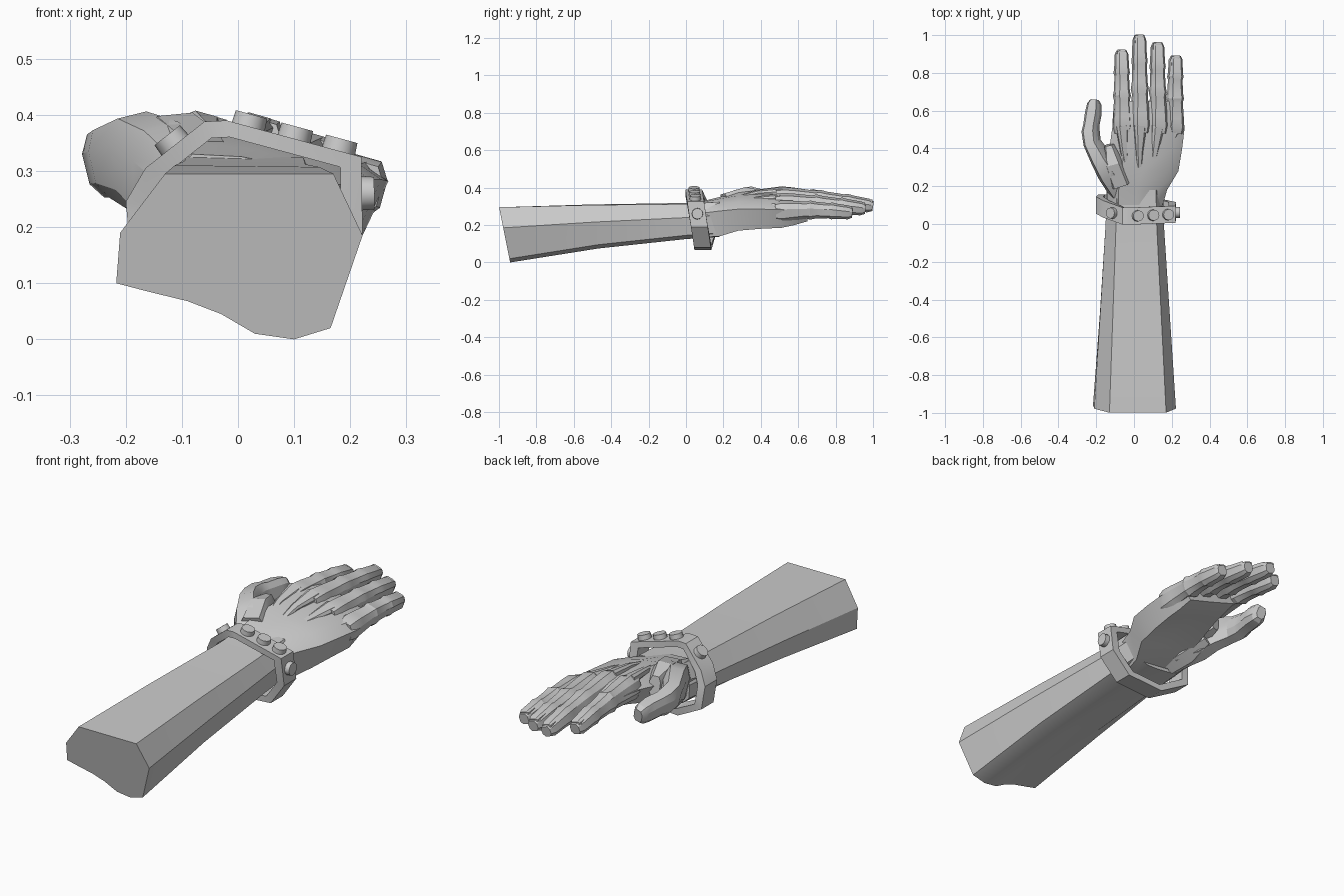
import bpy, bmesh, math
from mathutils import Vector, Matrix

if "Cube" in bpy.data.objects:
    bpy.data.objects.remove(bpy.data.objects["Cube"])


def finish(name, bm, angle=25):
    bmesh.ops.recalc_face_normals(bm, faces=bm.faces)
    me = bpy.data.meshes.new(name)
    bm.to_mesh(me)
    bm.free()
    ob = bpy.data.objects.new(name, me)
    bpy.context.collection.objects.link(ob)
    bpy.ops.object.select_all(action='DESELECT')
    ob.select_set(True)
    bpy.context.view_layer.objects.active = ob
    bpy.ops.object.shade_smooth_by_angle(angle=math.radians(angle))
    return ob


def loft(name, rings, closed=False):
    """Skin a list of equal-length point rings; cap the ends unless closed."""
    bm = bmesh.new()
    vs = [[bm.verts.new(p) for p in r] for r in rings]
    n = len(vs[0])
    pairs = list(zip(vs, vs[1:])) + ([(vs[-1], vs[0])] if closed else [])
    for a, b in pairs:
        for i in range(n):
            j = (i + 1) % n
            bm.faces.new((a[i], a[j], b[j], b[i]))
    if not closed:
        bm.faces.new(vs[0])
        bm.faces.new(vs[-1])
    return finish(name, bm)


OCT = [(1, .45), (.6, 1), (-.6, 1), (-1, .45), (-1, -.5), (-.55, -1), (.55, -1), (1, -.5)]


def limb(name, path, sizes, up):
    """Eight-sided tube along path, with half width and half height per point."""
    pts = [Vector(p) for p in path]
    rings = []
    for i, p in enumerate(pts):
        t = (pts[min(i + 1, len(pts) - 1)] - pts[max(i - 1, 0)]).normalized()
        s = t.cross(Vector(up)).normalized()
        u = s.cross(t)
        w, h = sizes[i]
        rings.append([p + s * a * w + u * b * h for a, b in OCT])
    return loft(name, rings)


# Forearm: slanted elbow cut tapering to the wrist
cut = [(-.217, .1), (-.21, .19), (-.13, .295), (.17, .295), (.222, .185), (.165, .02),
       (.1, 0), (.03, .01), (-.03, .045), (-.09, .068), (-.16, .085)]
wrist = [(-.145, .175), (-.15, .24), (-.095, .318), (.12, .312), (.158, .24), (.14, .145),
         (.07, .125), (.02, .125), (-.03, .13), (-.07, .135), (-.11, .145)]


def arm_ring(t, y):
    out = []
    for (a, b), (c, d) in zip(cut, wrist):
        slant = (.3 - b) * .2 * (1 - t)
        sag = .012 * math.sin(math.pi * t) * (1 if b < .1 else .3)
        out.append((a + (c - a) * t, y + slant, b + (d - b) * t + sag))
    return out


loft("forearm", [arm_ring(0, -1), arm_ring(.5, -.5), arm_ring(1, 0),
                 [(x * .97, .18, z + .012) for x, z in wrist]])

# Palm: y, left x, right x, top left/right z, bottom left/right z, hollow
palm = [(.10, -.14, .152, .33, .305, .15, .135, 0),
        (.18, -.145, .175, .35, .315, .165, .14, 0),
        (.28, -.14, .235, .375, .325, .20, .17, .015),
        (.40, -.13, .255, .385, .325, .235, .18, .035),
        (.51, -.115, .268, .392, .322, .265, .185, .02),
        (.58, -.108, .258, .385, .318, .28, .20, .005),
        (.65, -.10, .25, .365, .305, .295, .22, 0)]
rings = []
for y, xl, xr, tl, tr, bl, br, hollow in palm:
    w = xr - xl
    rings.append([(xl, y, (tl + bl) / 2 + .02), (xl + .2 * w, y, tl),
                  (xl + .5 * w, y, (tl + tr) / 2 + .008), (xr - .15 * w, y, tr),
                  (xr, y, tr - .04), (xr - .12 * w, y, br),
                  (xl + .5 * w, y, (bl + br) / 2 + hollow), (xl + .15 * w, y, bl)])
loft("palm", rings)

# Fingers with swollen joints, tendons on the back and nails
TILT = Vector((.27, 0, .96)).normalized()
steps = [(0, .98), (.08, 1.15), (.2, 1.08), (.4, .93), (.45, 1.06), (.52, .93),
         (.69, .86), (.73, .97), (.79, .88), (.95, .82), (1, .58)]
fingers = {  # knuckle x, tip x, knuckle z, tip z, tip y
    "index_finger": (-.062, -.066, .348, .305, .92),
    "middle_finger": (.033, .028, .345, .300, 1.0),
    "ring_finger": (.128, .124, .312, .285, .96),
    "little_finger": (.214, .221, .270, .265, .89)}
for name, (x0, x1, z0, z1, tip) in fingers.items():
    path, sizes = [], []
    for t, k in steps:
        path.append((x0 + (x1 - x0) * t, .48 + (tip - .48) * t,
                     z0 + (z1 - z0) * t + .012 * math.sin(math.pi * t)))
        sizes.append((.041 * k, (.047 - .007 * t) * k))
    limb(name, path, sizes, TILT)
    top = z0 + .035
    limb(name + "_tendon", [(x0 * .55 + .01, .22, .335 - x0 * .1), (x0 * .85, .38, top - .012),
                            (x0, .52, top)], [(.008, .008), (.018, .016), (.034, .02)], TILT)
    limb(name + "_nail", [(x1, tip - .07, z1 + .031), (x1, tip - .004, z1 + .024)],
         [(.022, .008), (.024, .008)], TILT)

# Thumb: deep web at the base, curling forward to the tip
limb("thumb",
     [(-.075, .19, .245), (-.135, .285, .29), (-.18, .355, .318), (-.222, .43, .318),
      (-.23, .49, .315), (-.226, .525, .315), (-.215, .59, .312), (-.21, .635, .308), (-.208, .655, .305)],
     [(.06, .085), (.06, .098), (.05, .085), (.042, .062), (.043, .058), (.038, .05),
      (.04, .05), (.034, .044), (.022, .03)], (-.25, 0, 1))
limb("thumb_web", [(-.07, .22, .29), (-.11, .33, .325), (-.13, .42, .335)],
     [(.06, .08), (.055, .078), (.025, .045)], (-.1, 0, 1))
limb("thumb_pad", [(-.06, .17, .20), (-.09, .27, .225), (-.12, .37, .265)],
     [(.055, .05), (.06, .045), (.03, .03)], (-.4, 0, 1))

# Bracelet: loose faceted band, leaning forward at the bottom and thumb side
band = [(-.2, .245), (-.165, .305), (-.06, .388), (-.02, .39), (.22, .325),
        (.222, .19), (.14, .08), (-.05, .066), (-.19, .14)]
centre = Vector((.01, .225))


def band_y(x, z):
    return .043 + (.38 - z) * .15 + max(0, -x - .08) * .3


def band_ring(scale, dy):
    out = []
    for x, z in band:
        q = centre + (Vector((x, z)) - centre) * scale
        out.append((q.x, band_y(x, z) + dy, q.y))
    return out


loft("bracelet", [band_ring(1, -.045), band_ring(1, .045),
                  band_ring(.82, .045), band_ring(.82, -.045)], closed=True)

# Studs: edge of the band, position along it
for i, (e, t) in enumerate([(1, .5), (3, .16), (3, .5), (3, .83), (4, .48)]):
    a, b = Vector(band[e]), Vector(band[e + 1])
    p, d = a.lerp(b, t), (b - a).normalized()
    n = Vector((-d.y, 0, d.x))
    bm = bmesh.new()
    rot = n.to_track_quat('Z', 'Y').to_matrix().to_4x4()
    loc = Matrix.Translation(Vector((p.x, band_y(p.x, p.y), p.y)) + n * .005)
    bmesh.ops.create_cone(bm, cap_ends=True, segments=12, radius1=.031, radius2=.029,
                          depth=.034, matrix=loc @ rot)
    finish("stud_%d" % (i + 1), bm, 35)
